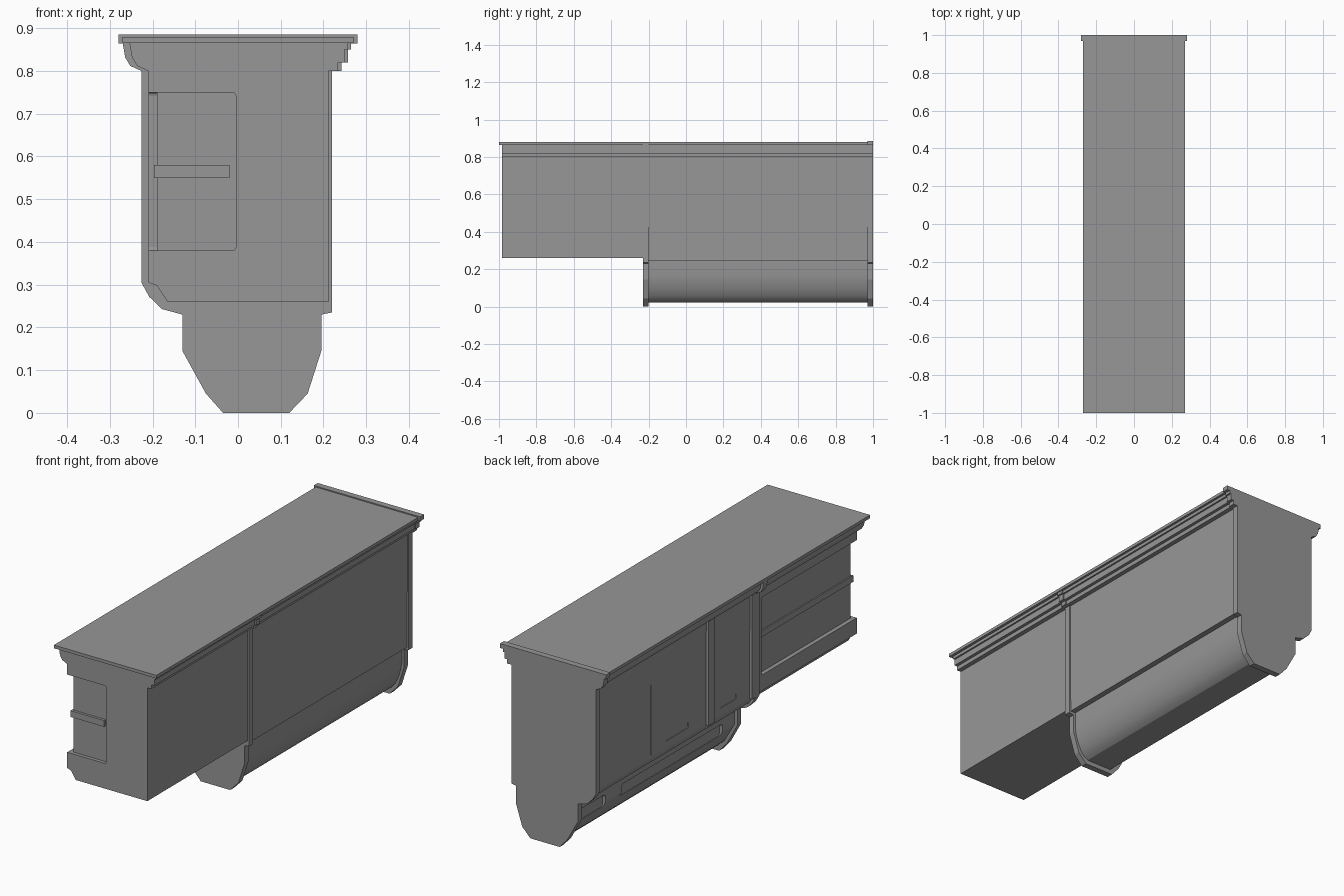
import bpy, bmesh
from mathutils import Vector

if "Cube" in bpy.data.objects:
    bpy.data.objects.remove(bpy.data.objects["Cube"])

# Dark grey paint for every part
paint = bpy.data.materials.new("dark_grey")
paint.diffuse_color = (.31, .31, .31, 1)
paint.use_nodes = True
paint.node_tree.nodes["Principled BSDF"].inputs["Base Color"].default_value = paint.diffuse_color


def finish(name, bm, smooth=False):
    bmesh.ops.recalc_face_normals(bm, faces=bm.faces)
    me = bpy.data.meshes.new(name)
    bm.to_mesh(me)
    bm.free()
    me.materials.append(paint)
    ob = bpy.data.objects.new(name, me)
    bpy.context.collection.objects.link(ob)
    if smooth:
        bpy.ops.object.select_all(action='DESELECT')
        ob.select_set(True)
        bpy.context.view_layer.objects.active = ob
        bpy.ops.object.shade_smooth_by_angle(angle=0.5)
    return ob


def prism(name, profile, y0, y1, smooth=False):
    """Extrude an (x, z) profile along y."""
    bm = bmesh.new()
    face = bm.faces.new([bm.verts.new((x, y0, z)) for x, z in profile])
    ext = bmesh.ops.extrude_face_region(bm, geom=[face])
    bmesh.ops.translate(bm, vec=(0, y1 - y0, 0),
                        verts=[v for v in ext['geom'] if isinstance(v, bmesh.types.BMVert)])
    return finish(name, bm, smooth)


def box(name, lo, hi, round_axis=None, r=0.008):
    """Box between two corners; edges along round_axis may be rounded."""
    bm = bmesh.new()
    bmesh.ops.create_cube(bm, size=1)
    lo, hi = Vector(lo), Vector(hi)
    for v in bm.verts:
        v.co = Vector([(lo[i] + hi[i]) / 2 + v.co[i] * (hi[i] - lo[i]) for i in range(3)])
    if round_axis is not None:
        edges = [e for e in bm.edges
                 if abs(e.verts[0].co[round_axis] - e.verts[1].co[round_axis]) > 1e-5]
        bmesh.ops.bevel(bm, geom=edges, offset=r, segments=3, profile=0.5, affect='EDGES')
    return finish(name, bm)


def cut(ob, lo, hi, round_axis=None, r=0.008):
    """Subtract a box and remove the cutter."""
    c = box("cutter", lo, hi, round_axis, r)
    c.hide_render = True
    m = ob.modifiers.new("cut", 'BOOLEAN')
    m.operation, m.solver, m.object = 'DIFFERENCE', 'EXACT', c
    bpy.context.view_layer.objects.active = ob
    bpy.ops.object.modifier_apply(modifier=m.name)
    bpy.data.objects.remove(c)


# Shared outlines: coved cornice on the left, stepped cornice on the right
def cove(d):
    return [(-.27 + d, .866), (-.264 + d, .832), (-.252 + d, .812), (-.226 + d, .80)]


def steps(d):
    return [(.22 - d, .80), (.242 - d, .80), (.242 - d, .82), (.257 - d, .82),
            (.257 - d, .85), (.265 - d, .85), (.265 - d, .866)]


def belly(d):
    return [(-.226 + d, .305), (-.208 + d, .272), (-.178 + d, .243 + d)]


KEEL = [(-.13, .23), (-.13, .145), (-.075, .045), (-.035, 0),
        (.12, 0), (.163, .045), (.195, .145), (.195, .23)]
rib = cove(0) + belly(0) + KEEL + [(.22, .235)] + steps(0)

# Top slab and full-height end plate and bulkhead
box("top_slab", (-.27, -1, .865), (.27, .98, .88))
prism("end_plate", rib, .97, 1)
box("end_plate_cap", (-.28, .97, .864), (.28, 1, .885))
prism("bulkhead", rib, -.23, -.2)

# Main cabinet between bulkhead and end plate
prism("main_body", cove(.012) + belly(.014) + [(-.12, .245), (.211, .245)] + steps(.006),
      -.205, .975)

# Rounded keel below the main cabinet, with two slots on the left
keel = prism("keel", [(-.115, .25), (-.115, .147), (-.062, .055), (-.025, .022),
                      (.11, .022), (.132, .036), (.15, .058), (.166, .092),
                      (.178, .13), (.184, .17), (.184, .25)], -.205, .975, True)
for y0, y1 in ((-.11, .65), (.77, .96)):
    cut(keel, (-.3, y0, .125), (-.1, y1, .185), 0, .015)

# Front cabinet with a recess that wraps the left front corner
front = prism("front_body", cove(.016) + [(-.21, .305), (-.19, .298), (-.165, .26),
                                        (.212, .26)] + steps(.008), -.985, -.225)
cut(front, (-.4, -1.2, .38), (-.19, -.27, .75), 0)
cut(front, (-.4, -1.2, .38), (-.005, -.968, .75), 1)

# Rail crossing both sides of the recess
box("front_rail", (-.196, -.98, .55), (-.02, -.96, .58))
box("side_rail", (-.196, -.98, .55), (-.18, -.275, .58))

# Left-side doors with finger grips, and the posts between them
for name, y0, y1, g0, g1 in (("large_door", .166, .57, .29, .46),
                             ("small_door", -.165, .105, -.07, .05)):
    door = box(name, (-.215, y0, .32), (-.2, y1, .795), 0)
    cut(door, (-.3, g0, .345), (-.208, g1, .372), 0)
for name, y in (("door_post", .108), ("bulkhead_post", -.2)):
    box(name, (-.226, y, .305), (-.2, y + .045 if y > 0 else y + .025, .80))
